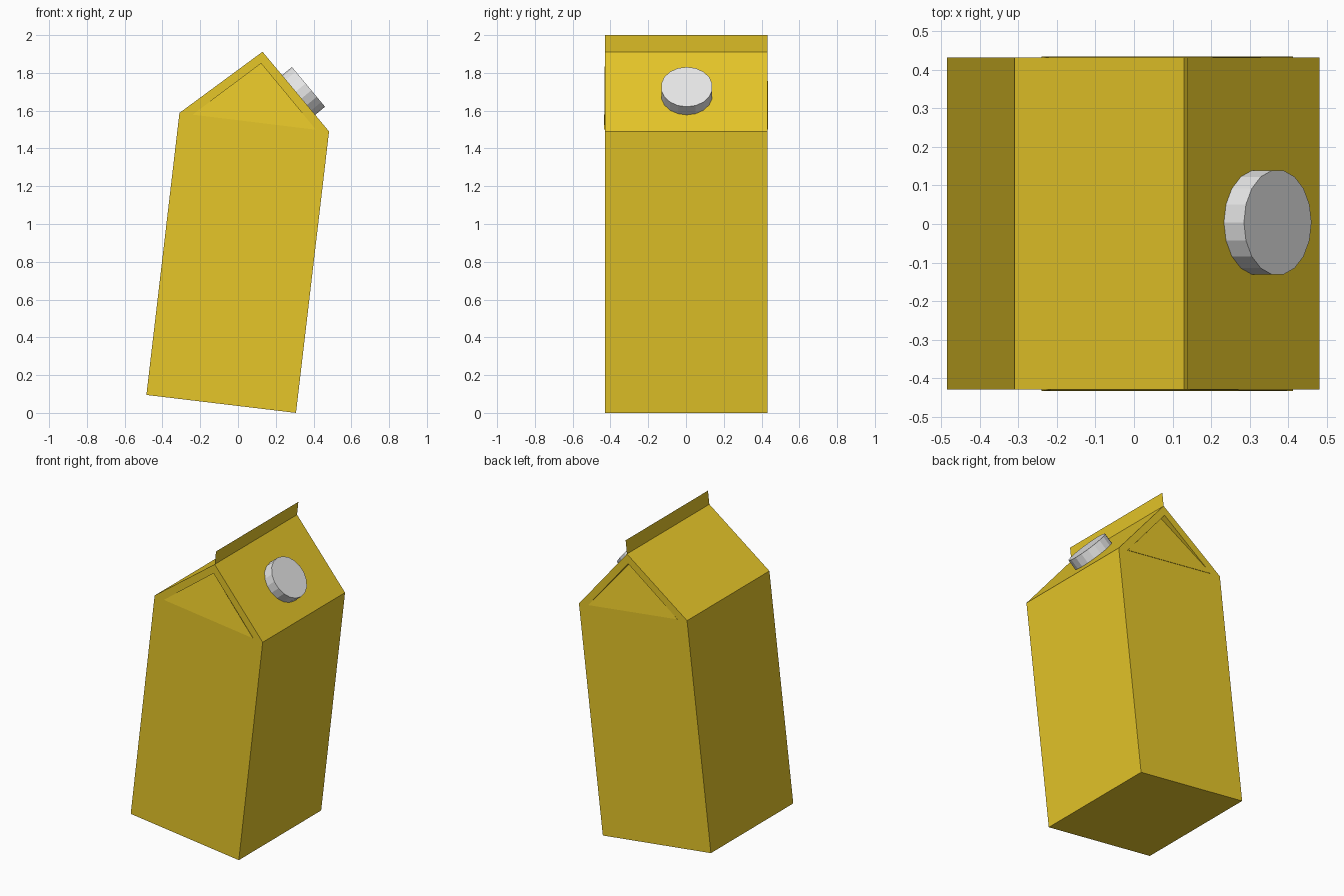
import bpy
import bmesh
from mathutils import Vector

old = bpy.data.objects.get("Cube")
if old:
    bpy.data.objects.remove(old, do_unlink=True)


def material(name, rgb):
    m = bpy.data.materials.new(name)
    m.use_nodes = True
    m.diffuse_color = (*rgb, 1)
    node = next(n for n in m.node_tree.nodes if n.type == 'BSDF_PRINCIPLED')
    node.inputs["Base Color"].default_value = (*rgb, 1)
    return m


def make_object(name, bm, mat, closed=True):
    if closed:
        bmesh.ops.recalc_face_normals(bm, faces=bm.faces)
    mesh = bpy.data.meshes.new(name)
    bm.to_mesh(mesh)
    bm.free()
    mesh.materials.append(mat)
    obj = bpy.data.objects.new(name, mesh)
    bpy.context.collection.objects.link(obj)
    return obj


yellow = material("carton yellow", (0.79, 0.565, 0.022))
white = material("cap white", (0.8, 0.8, 0.8))

# Leaning carton profile: bottom left, bottom right, right shoulder, ridge, left shoulder
profile = [(-0.485, 0.095), (0.307, 0), (0.482, 1.49), (0.13, 1.912), (-0.31, 1.588)]
# Gable panel: left, right, apex
panel = [(-0.24, 1.579), (0.413, 1.499), (0.122, 1.85)]
Y0, Y1 = -0.43, 0.432
LIP, DEPTH = 0.003, 0.04


# Carton body with a folded-in gable panel at each end
bm = bmesh.new()


def carton_end(y, out):
    outer = [bm.verts.new((x, y, z)) for x, z in profile]
    rim = [bm.verts.new((x, y, z)) for x, z in panel]
    offsets = (LIP, LIP, -DEPTH)
    floor = [bm.verts.new((x, y + out * d, z)) for (x, z), d in zip(panel, offsets)]
    bl, br, sr, ridge, sl = outer
    left, right, apex = rim
    bm.faces.new((bl, br, sr, right, left, sl))
    bm.faces.new((sr, ridge, apex, right))
    bm.faces.new((ridge, sl, left, apex))
    for i in range(3):
        j = (i + 1) % 3
        bm.faces.new((rim[i], rim[j], floor[j], floor[i]))
    bm.faces.new(floor)
    return outer


front = carton_end(Y0, -1)
back = carton_end(Y1, 1)
for i in range(5):
    j = (i + 1) % 5
    bm.faces.new((front[i], front[j], back[j], back[i]))
make_object("carton_body", bm, yellow)

# Paper-thin sealed fin along the ridge
bm = bmesh.new()
fin = [(0.13, Y0, 1.91), (0.13, Y1, 1.91), (0.14, Y1, 2.0), (0.14, Y0, 2.0)]
bm.faces.new([bm.verts.new(p) for p in fin])
make_object("top_fin", bm, yellow, closed=False)

# Screw cap standing square to the right roof slope
slope = Vector((profile[3][0] - profile[2][0], 0, profile[3][1] - profile[2][1]))
normal = Vector((slope.z, 0, -slope.x)).normalized()
height = 0.085
bm = bmesh.new()
bmesh.ops.create_cone(bm, cap_ends=True, segments=18, radius1=0.137,
                      radius2=0.137, depth=height)
cap = make_object("screw_cap", bm, white)
cap.rotation_euler = normal.to_track_quat('Z', 'Y').to_euler()
cap.location = Vector((0.373, 0.004, 1.726)) - normal * height / 2
